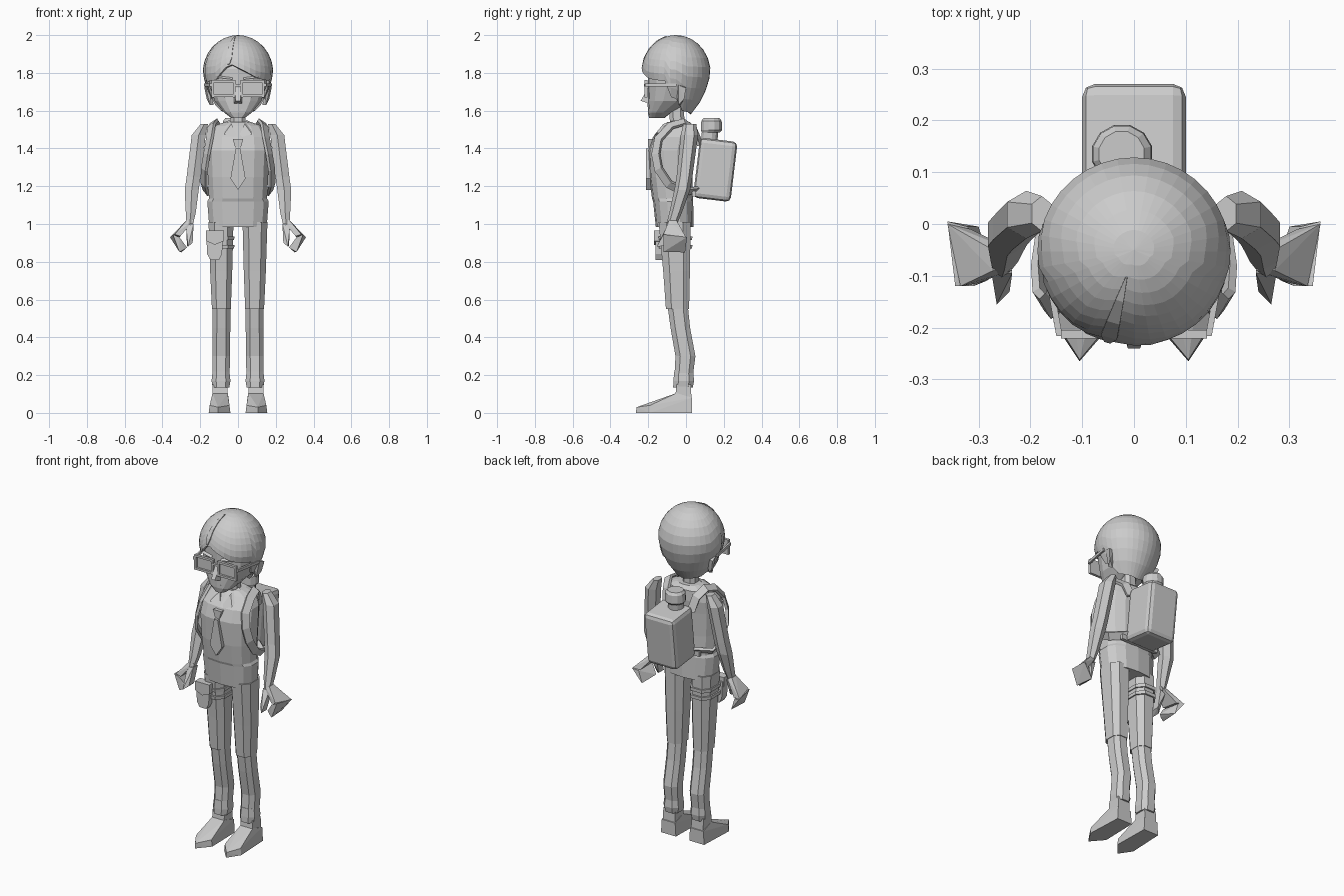
import bpy, bmesh, math
from mathutils import Vector, Matrix


def finish(name, bm):
    bmesh.ops.recalc_face_normals(bm, faces=bm.faces)
    me = bpy.data.meshes.new(name)
    bm.to_mesh(me)
    bm.free()
    ob = bpy.data.objects.new(name, me)
    bpy.context.collection.objects.link(ob)
    return ob


def loft(name, rings, n=8, e=0.75, s=1):
    """Stack of horizontal superellipse rings (x, y, z, rx, ry)."""
    bm = bmesh.new()
    p = lambda v: math.copysign(abs(v) ** e, v)
    loops = []
    for x, y, z, rx, ry in rings:
        angs = [2 * math.pi * (i + 0.5) / n for i in range(n)]
        loops.append([bm.verts.new((s * (x + rx * p(math.cos(a))), y + ry * p(math.sin(a)), z)) for a in angs])
    for a, b in zip(loops, loops[1:]):
        for i in range(n):
            bm.faces.new((a[i], a[(i + 1) % n], b[(i + 1) % n], b[i]))
    bm.faces.new(loops[0])
    bm.faces.new(loops[-1])
    return finish(name, bm)


def hull(name, pts, s=1):
    bm = bmesh.new()
    for x, y, z in pts:
        bm.verts.new((s * x, y, z))
    bmesh.ops.convex_hull(bm, input=bm.verts)
    bmesh.ops.dissolve_limit(bm, angle_limit=0.02, verts=bm.verts, edges=bm.edges)
    return finish(name, bm)


def box(name, c, d, rx=0, bevel=0):
    bm = bmesh.new()
    bmesh.ops.create_cube(bm, size=1, matrix=Matrix.Translation(c) @ Matrix.Rotation(rx, 4, 'X') @ Matrix.Diagonal((*d, 1)))
    if bevel:
        bmesh.ops.bevel(bm, geom=bm.edges, offset=bevel, segments=2, profile=0.5, affect='EDGES')
    return finish(name, bm)


def ribbon(name, path, widths, centre, thick=0.012, s=1):
    """Flat band along a path, facing away from a centre point."""
    bm = bmesh.new()
    pts = [Vector((s * x, y, z)) for x, y, z in path]
    rows = []
    for i, p in enumerate(pts):
        t = (pts[min(i + 1, len(pts) - 1)] - pts[max(i - 1, 0)]).normalized()
        nrm = (p - Vector(centre)).normalized()
        side = t.cross(nrm).normalized() * widths[i] / 2
        up = side.cross(t).normalized() * thick / 2
        rows.append([bm.verts.new(p + a * side + b * up) for a, b in ((1, 1), (-1, 1), (-1, -1), (1, -1))])
    for a, b in zip(rows, rows[1:]):
        for i in range(4):
            bm.faces.new((a[i], a[(i + 1) % 4], b[(i + 1) % 4], b[i]))
    bm.faces.new(rows[0])
    bm.faces.new(rows[-1])
    return finish(name, bm)


def interp(table, v):
    for (a, fa), (b, fb) in zip(table, table[1:]):
        if v <= b:
            return fa + (fb - fa) * (v - a) / (b - a)
    return table[-1][1]


# Head and neck
loft("head", [(0, -.155, 1.56, .035, .04), (0, -.14, 1.59, .075, .062), (0, -.085, 1.65, .125, .118),
              (0, -.06, 1.73, .153, .142), (0, -.055, 1.82, .16, .148), (0, -.055, 1.9, .13, .12)], 14, 0.8)
loft("neck", [(0, -.045, 1.48, .045, .042), (0, -.05, 1.64, .04, .04)], 8)
hull("nose", [(-.018, -.19, 1.74), (.018, -.19, 1.74), (-.025, -.19, 1.635), (.025, -.19, 1.635),
              (-.012, -.24, 1.652), (.012, -.24, 1.652)])
box("mouth", (0, -.194, 1.605), (.05, .012, .01))

# Hair: a dome whose lower edge follows the fringe, ears and nape
HEM = [(-180, 1.58), (-105, 1.60), (-95, 1.66), (-80, 1.67), (-72, 1.75), (-40, 1.765), (-14, 1.85),
       (35, 1.77), (72, 1.755), (80, 1.67), (95, 1.66), (105, 1.60), (180, 1.58)]
LOW = [(1.58, .08), (1.63, .122), (1.7, .158), (1.75, .176), (1.8, .187)]


def hair_point(deg, z, off=0):
    r = interp(LOW, z) if z < 1.8 else .187 * math.sqrt(max(0, 1 - ((z - 1.8) / .2) ** 2))
    a = math.radians(deg)
    return Vector(((r + off) * math.sin(a), -.053 - (r + off) * .98 * math.cos(a), z + off * .6))


bm = bmesh.new()
N, M = 36, 10
cols = []
for i in range(N):
    deg = -180 + 360 * i / N
    lo = interp(HEM, deg)
    cols.append([bm.verts.new(hair_point(deg, lo + (2 - lo) * math.sin(j / M * math.pi / 2))) for j in range(M)])
top = bm.verts.new((0, -.05, 2))
for a, b in zip(cols, cols[1:] + cols[:1]):
    for j in range(M - 1):
        bm.faces.new((a[j], b[j], b[j + 1], a[j + 1]))
    bm.faces.new((a[-1], b[-1], top))
hair = finish("hair", bm)
sol = hair.modifiers.new("thickness", 'SOLIDIFY')
sol.thickness = 0.018
sol.offset = -1
ribbon("hair_parting", [hair_point(-16, z) for z in (1.992, 1.97, 1.93, 1.88, 1.845)],
       [.004, .016, .026, .032, .012], (0, -.05, 1.79), .01)

# Glasses
for s in (-1, 1):
    for z in (1.755, 1.678):
        box("glasses_rim", (s * .077, -.213, z), (.125, .016, .013))
    for x in (.02, .134):
        box("glasses_rim", (s * x, -.213, 1.716), (.013, .016, .09))
    box("glasses_lens", (s * .077, -.207, 1.716), (.11, .004, .07))
    hull("glasses_temple", [(x + d, y, z) for x, y, d in ((.138, -.216, 0), (.168, -.05, 0), (.138, -.216, .012), (.168, -.05, .012))
                            for z in (1.728, 1.745)], s)
    hull("ear", [(.14, -.055, 1.72), (.14, -.005, 1.73), (.13, -.03, 1.63), (.172, -.04, 1.735),
                 (.178, .0, 1.72), (.165, -.01, 1.66), (.15, -.04, 1.63)], s)
    hull("eyebrow", [(.03, -.2, 1.775), (.11, -.185, 1.785), (.03, -.212, 1.765), (.11, -.2, 1.775)], s)
box("glasses_bridge", (0, -.215, 1.735), (.05, .014, .012))

# Torso with shirt hem
loft("torso", [(0, -.06, .985, .155, .1), (0, -.068, 1.12, .166, .106), (0, -.072, 1.135, .157, .108),
               (0, -.08, 1.25, .163, .114), (0, -.08, 1.39, .17, .119), (0, -.065, 1.46, .165, .11),
               (0, -.04, 1.52, .13, .08), (0, -.04, 1.54, .07, .06)], 14, 0.8)

# Tie and collar
hull("tie_blade", [(x, y, z) for x, z in ((-.012, 1.4), (.012, 1.4), (-.04, 1.24), (.04, 1.24), (0, 1.18)) for y in (-.213, -.18)])
hull("tie_knot", [(x, y, z) for x, z, in ((-.028, 1.45), (.028, 1.45), (-.015, 1.405), (.015, 1.405)) for y in (-.2, -.15)])
for s in (-1, 1):
    hull("collar", [(.045, -.06, 1.55), (.075, -.06, 1.535), (.0, -.175, 1.455), (.075, -.165, 1.475), (.035, -.12, 1.53)], s)

for s in (-1, 1):
    # Arm
    loft("arm", [(.255, -.075, 1.0, .02, .028), (.25, -.055, 1.06, .03, .033), (.245, -.02, 1.18, .042, .042),
                 (.235, -.008, 1.25, .042, .042), (.208, .018, 1.47, .042, .046), (.178, .02, 1.53, .022, .034)], 6, 0.9, s)
    # Hand: palm, curled fingers and thumb
    hull("palm", [(.235, -.09, 1.02), (.235, -.05, 1.02), (.272, -.09, 1.02), (.272, -.05, 1.02),
                  (.335, -.12, .945), (.36, .0, .93), (.305, -.115, .935), (.315, -.01, .925)], s)
    hull("fingers", [(.345, -.12, .945), (.36, .005, .93), (.31, -.12, .93), (.322, -.005, .92),
                     (.285, -.11, .865), (.3, -.005, .85), (.31, -.12, .852), (.27, -.1, .875)], s)
    hull("thumb", [(.235, -.095, 1.0), (.235, -.05, 1.0), (.275, -.095, .99), (.265, -.05, .98),
                   (.24, -.13, .9), (.265, -.155, .88), (.24, -.08, .9), (.27, -.11, .885)], s)
    # Trouser leg, knee break and cuff
    loft("upper_leg", [(.088, -.045, .55, .053, .065), (.089, -.05, .75, .062, .075), (.09, -.06, 1.01, .07, .09)], 8, 0.75, s)
    loft("lower_leg", [(.09, -.012, .2, .048, .052), (.089, -.003, .3, .05, .056), (.088, -.03, .45, .05, .055),
                       (.087, -.045, .575, .05, .057)], 8, 0.75, s)
    loft("cuff", [(.09, -.016, .135, .047, .055), (.09, -.012, .17, .053, .058), (.09, -.012, .22, .047, .053)], 8, 0.75, s)
    # Shoe
    hull("ankle", [(.095 + dx, y, z) for dx in (-.04, .04) for y, z in ((-.05, .15), (.025, .15), (-.06, .06), (.03, .06))], s)
    hull("shoe", [(.095 + dx, y, z) for dx, y, z in (
        (-.05, .033, 0), (.05, .033, 0), (-.045, .033, .08), (.045, .033, .08), (-.04, -.05, .105), (.04, -.05, .105),
        (-.055, -.19, 0), (.06, -.19, 0), (-.05, -.19, .04), (.055, -.19, .04), (.01, -.265, 0), (.01, -.262, .03))], s)
    # Backpack strap looping over the shoulder and under the arm
    ribbon("backpack_strap", [(.085, .075, 1.42), (.1, .045, 1.5), (.125, -.01, 1.54), (.14, -.08, 1.52), (.15, -.145, 1.45),
                              (.165, -.16, 1.37), (.178, -.145, 1.29), (.18, -.09, 1.21), (.17, -.01, 1.17), (.08, .06, 1.18)],
           [.045] * 10, (0, -.06, 1.34), .016, s)

# Leg pouch and its bands
hull("pouch", [(x, y, z) for x, z in ((-.168, .94), (-.078, .94), (-.163, .84), (-.085, .84), (-.145, .81), (-.1, .81)) for y in (-.162, -.11)])
hull("pouch_flap", [(x, y, z) for x, z in ((-.17, .965), (-.074, .965), (-.17, .91), (-.074, .91), (-.122, .89)) for y in (-.17, -.12)])
for z in (.88, .925):
    loft("leg_band", [(-.09, -.055, z - .01, .074, .093), (-.09, -.056, z + .01, .075, .095)], 8)

# Backpack with bottle sticking out of the top
box("backpack", (0, .155, 1.287), (.2, .2, .32), -.12, .025)
loft("bottle", [(-.02, .12, 1.4, .045, .045), (-.022, .128, 1.5, .045, .045)], 12, 1)
loft("bottle_cap", [(-.022, .132, 1.485, .05, .05), (-.023, .135, 1.497, .06, .058), (-.023, .135, 1.545, .058, .056),
                    (-.024, .135, 1.56, .045, .045)], 12, 1)
box("waist_strap", (0, .042, 1.16), (.25, .02, .03))
